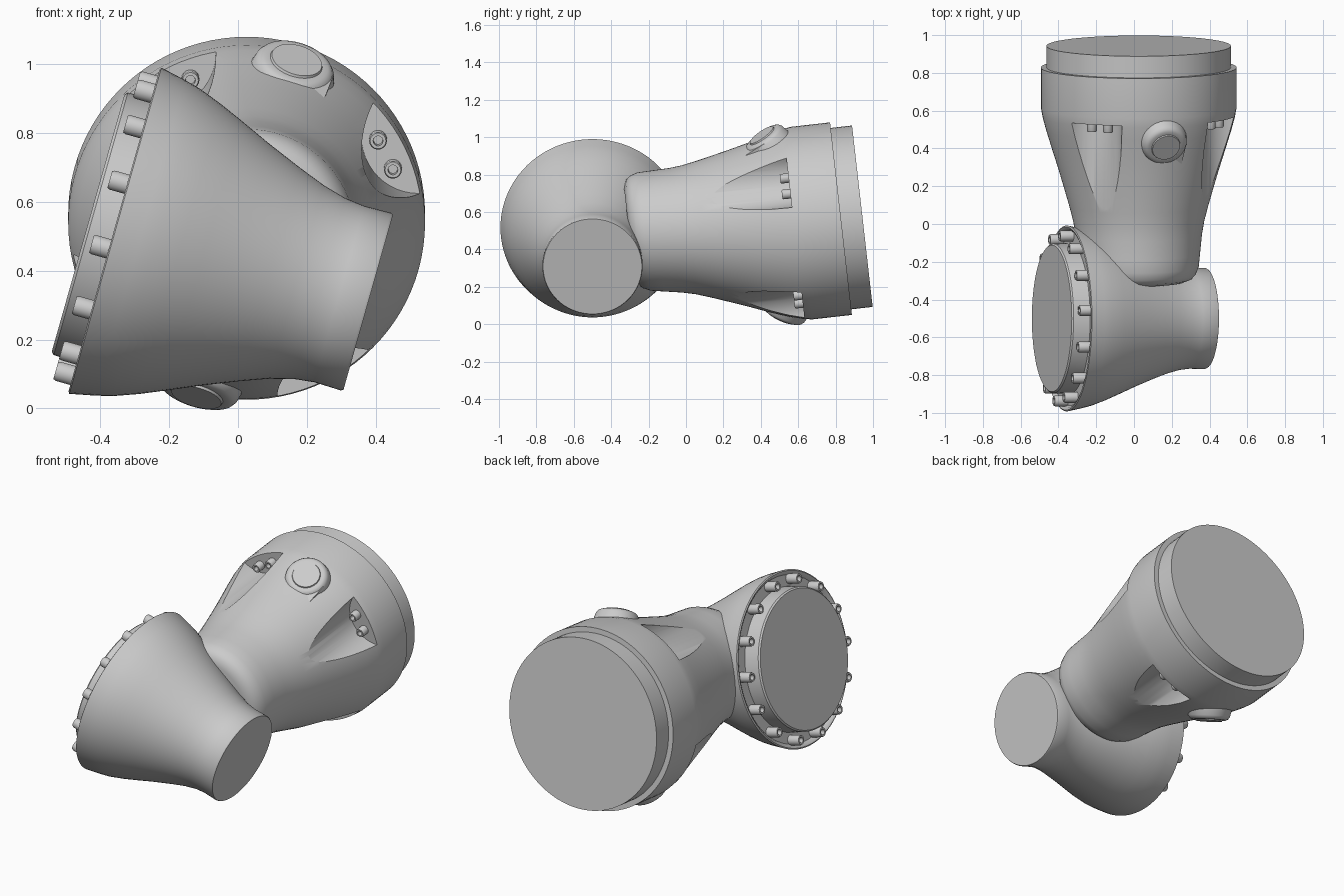
import bpy, bmesh, math
from mathutils import Matrix, Vector

if "Cube" in bpy.data.objects:
    bpy.data.objects.remove(bpy.data.objects["Cube"], do_unlink=True)

grey = bpy.data.materials.new("cast_grey")
grey.use_nodes = True
COLOUR = (0.6, 0.6, 0.6, 1)
grey.diffuse_color = COLOUR
grey.node_tree.nodes["Principled BSDF"].inputs["Base Color"].default_value = COLOUR


def frame(origin, x_axis, z_axis):
    """Matrix whose z column is z_axis and whose x column is close to x_axis."""
    z = Vector(z_axis).normalized()
    y = z.cross(Vector(x_axis)).normalized()
    m = Matrix((y.cross(z), y, z)).transposed().to_4x4()
    m.translation = Vector(origin)
    return m


def finish(name, bm, matrix, angle=35):
    bmesh.ops.recalc_face_normals(bm, faces=bm.faces)
    mesh = bpy.data.meshes.new(name)
    bm.to_mesh(mesh)
    bm.free()
    mesh.transform(matrix)
    mesh.materials.append(grey)
    obj = bpy.data.objects.new(name, mesh)
    bpy.context.collection.objects.link(obj)
    smooth(obj, angle)
    return obj


def smooth(obj, angle=35):
    bpy.ops.object.select_all(action='DESELECT')
    obj.select_set(True)
    bpy.context.view_layer.objects.active = obj
    bpy.ops.object.shade_smooth_by_angle(angle=math.radians(angle))


def lathe(name, profile, matrix, sides=96, shift=lambda t: 0):
    """Closed solid of revolution from (height, radius) pairs."""
    bm = bmesh.new()
    rings = []
    for t, r in profile:
        rings.append([bm.verts.new((r * math.cos(a), r * math.sin(a) - shift(t), t))
                      for a in (2 * math.pi * i / sides for i in range(sides))])
    for low, high in zip(rings, rings[1:]):
        for i in range(sides):
            j = (i + 1) % sides
            bm.faces.new((low[i], low[j], high[j], high[i]))
    bm.faces.new(rings[0])
    bm.faces.new(rings[-1])
    return finish(name, bm, matrix)


def polar(radius, degrees, t):
    a = math.radians(degrees)
    return Vector((radius * math.cos(a), -radius * math.sin(a), t))


def bolt(name, base, position, length, radius):
    """Socket head bolt pointing along the local -z of its base frame."""
    m = base @ Matrix.Translation(position)
    head = [(0, radius), (-length * 0.9, radius), (-length, radius * 0.88),
            (-length, radius * 0.55), (-length * 0.55, radius * 0.5)]
    lathe(name, head, m, 18)


# Side horn with its recessed bolt flange
horn = frame((-0.36, -0.5, 0.517), (0, -1, 0), (0.962, 0, -0.272))
lathe("horn", [(0.02, 0.39), (0.02, 0.462), (0.005, 0.474), (0, 0.485), (0.004, 0.492),
               (0.08, 0.476), (0.13, 0.463), (0.2, 0.437), (0.27, 0.407),
               (0.365, 0.365), (0.47, 0.322), (0.55, 0.292), (0.62, 0.273),
               (0.68, 0.266), (0.76, 0.268), (0.767, 0.264)], horn)
lathe("horn_cover", [(0.05, 0.4), (-0.07, 0.396), (-0.078, 0.388)], horn)
for i in range(14):
    bolt("cover_bolt", horn, polar(0.44, -7.3 + i * 360 / 14, 0.025), 0.077, 0.029)

# Tapered main housing with a neck that leans slightly upward
body = frame((0.025, 0, 0.47), (1, 0, 0), (0, 0.994, 0.113))
housing = lathe("housing", [(-0.3, 0.24), (-0.285, 0.28), (-0.26, 0.303), (-0.22, 0.318),
                            (-0.15, 0.325), (-0.05, 0.335), (0.02, 0.347), (0.1, 0.368),
                            (0.2, 0.397), (0.3, 0.427), (0.4, 0.459), (0.5, 0.49),
                            (0.57, 0.509), (0.62, 0.518), (0.834, 0.518)],
                body, shift=lambda t: 0.075 * max(0, 0.45 - t))
lathe("end_plate", [(0.8, 0.488), (0.949, 0.488)], body)

# Four scalloped bolt pockets around the housing
for i in range(4):
    angle = 27 + 90 * i
    cutter = lathe("pocket_cutter", [(0.0, 0.165), (0.58, 0.165)],
                   body @ Matrix.Translation(polar(0.56, angle, 0)), 48)
    cutter.hide_render = True
    cut = housing.modifiers.new("pocket", 'BOOLEAN')
    cut.operation = 'DIFFERENCE'
    cut.solver = 'EXACT'
    cut.object = cutter
    bpy.context.view_layer.objects.active = housing
    bpy.ops.object.modifier_apply(modifier=cut.name)
    bpy.data.objects.remove(cutter, do_unlink=True)
    for side in (-6, 6):
        bolt("pocket_bolt", body, polar(0.455, angle + side, 0.59), 0.055, 0.026)
smooth(housing, 30)

# Two tilted round bosses, each with a tapering rib
tilt = math.radians(28)
for angle in (73.5, 253.5):
    radial = polar(1, angle, 0)
    tangent = polar(1, angle - 90, 0)
    normal = radial * math.cos(tilt) - Vector((0, 0, math.sin(tilt)))
    boss = body @ frame(polar(0.508, angle, 0.465), tangent, normal)
    lathe("boss", [(-0.12, 0.15), (-0.06, 0.128), (-0.02, 0.118), (-0.006, 0.108),
                   (0, 0.095), (0, 0.078), (0.007, 0.075)], boss, 48)
    bm = bmesh.new()
    for x, y in ((-0.05, -0.08), (0.115, 0.0), (0.1, -0.19)):
        for z in (-0.012, -0.15):
            bm.verts.new((x, y, z))
    bmesh.ops.convex_hull(bm, input=bm.verts)
    finish("boss_rib", bm, boss)
